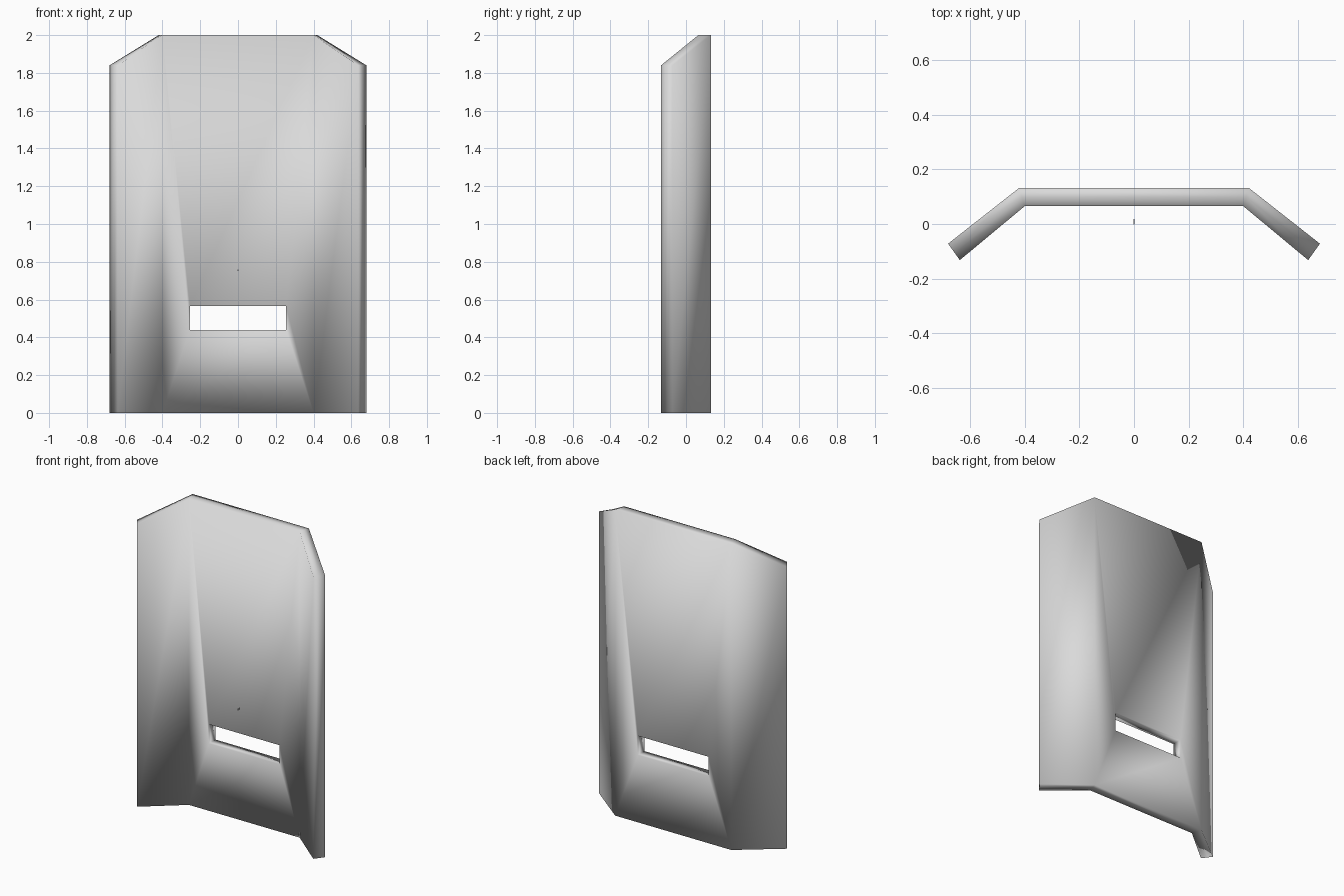
import bpy
import bmesh

if "Cube" in bpy.data.objects:
    bpy.data.objects.remove(bpy.data.objects["Cube"])

grey = bpy.data.materials.new("plain grey")
grey.diffuse_color = (0.7, 0.7, 0.7, 1)
grey.use_nodes = True
grey.node_tree.nodes["Principled BSDF"].inputs["Base Color"].default_value = grey.diffuse_color

# Plan of the bent plate: (x, y) for the front skin and the back skin
FOLD = ((0.40, 0.065), (0.42, 0.132))
TIP = ((0.637, -0.132), (0.68, -0.072))
TOP, WING_TOP = 2.0, 1.84
SLOT_X, SLOT_LOW, SLOT_HIGH = 0.255, 0.44, 0.565


def layer_points(t):
    """Outline then slot corners; t = 0 is the front skin, 1 the back."""
    def mix(pair):
        return [a + (b - a) * t for a, b in zip(*pair)]
    fx, fy = mix(FOLD)
    tx, ty = mix(TIP)
    outline = [(-tx, ty, 0), (-fx, fy, 0), (fx, fy, 0), (tx, ty, 0),
               (tx, ty, WING_TOP), (fx, fy, TOP), (-fx, fy, TOP), (-tx, ty, WING_TOP)]
    slot = [(-SLOT_X, fy, SLOT_LOW), (SLOT_X, fy, SLOT_LOW),
            (SLOT_X, fy, SLOT_HIGH), (-SLOT_X, fy, SLOT_HIGH)]
    return outline + slot


def finish(bm, name):
    bmesh.ops.recalc_face_normals(bm, faces=bm.faces)
    mesh = bpy.data.meshes.new(name)
    bm.to_mesh(mesh)
    bm.free()
    mesh.materials.append(grey)
    obj = bpy.data.objects.new(name, mesh)
    bpy.context.collection.objects.link(obj)


# Bent shield plate with two angled wings and a viewing slot
bm = bmesh.new()
front, middle, back = [[bm.verts.new(p) for p in layer_points(t)] for t in (0, 0.5, 1)]
panels = [(0, 1, 6, 7), (2, 3, 4, 5),
          (1, 2, 9, 8), (2, 5, 10, 9), (5, 6, 11, 10), (6, 1, 8, 11)]
for panel in panels:
    bm.faces.new([front[i] for i in panel])
    bm.faces.new([back[i] for i in reversed(panel)])

# Rim around the outside and inside the slot, split along its middle
for ring in (list(range(8)), list(range(8, 12))):
    for i, j in zip(ring, ring[1:] + ring[:1]):
        for a, b in ((front, middle), (middle, back)):
            bm.faces.new((a[i], b[i], b[j], a[j]))
        bm.edges.get((middle[i], middle[j])).smooth = False
for face in bm.faces:
    face.smooth = True
finish(bm, "shield_plate")

# Tiny sliver in front of the plate
bm = bmesh.new()
bmesh.ops.create_cube(bm, size=1)
bmesh.ops.scale(bm, vec=(0.004, 0.02, 0.01), verts=bm.verts)
bmesh.ops.translate(bm, vec=(0, 0.008, 0.755), verts=bm.verts)
finish(bm, "small_sliver")
